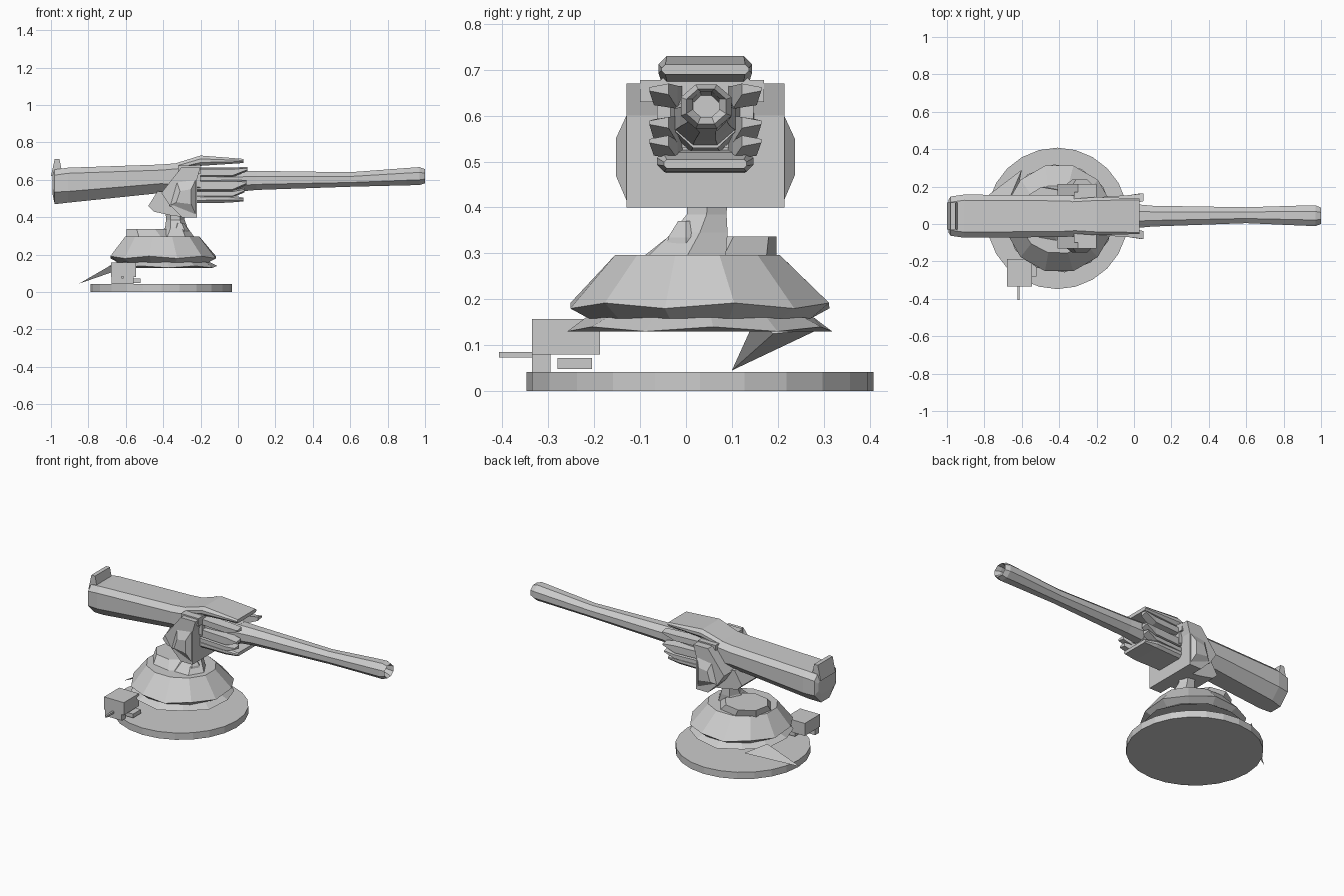
import bpy, bmesh
from math import sin, cos, pi

if "Cube" in bpy.data.objects:
    bpy.data.objects.remove(bpy.data.objects["Cube"])

CX, CY = -0.41, 0.03      # turntable axis
GY = 0.042                # gun centre line in y


def make(name, verts, faces):
    me = bpy.data.meshes.new(name)
    me.from_pydata(verts, [], faces)
    bm = bmesh.new()
    bm.from_mesh(me)
    bmesh.ops.recalc_face_normals(bm, faces=bm.faces)
    bm.to_mesh(me)
    bm.free()
    ob = bpy.data.objects.new(name, me)
    bpy.context.collection.objects.link(ob)
    return ob


def loft(name, rings):
    """Skin a list of equal rings and cap both ends."""
    n = len(rings[0])
    verts = [p for r in rings for p in r]
    faces = [(k * n + i, k * n + (i + 1) % n, (k + 1) * n + (i + 1) % n, (k + 1) * n + i)
             for k in range(len(rings) - 1) for i in range(n)]
    faces += [tuple(range(n)), tuple(range(len(verts) - n, len(verts)))]
    return make(name, verts, faces)


def disc_ring(x, y, z, rx, ry, n, turn=0.0, tilt=0.0):
    return [(x + rx * cos(2 * pi * i / n + turn), y + ry * sin(2 * pi * i / n + turn),
             z + tilt * (-1) ** i) for i in range(n)]


def tube_ring(x, y, z, ry, rz, n):
    return [(x, y + ry * cos(2 * pi * (i + .5) / n), z + rz * sin(2 * pi * (i + .5) / n))
            for i in range(n)]


def cham(x, hw, z0, z1, ct, cb):
    """Chamfered box section across the gun axis."""
    half = [(hw - cb, z0), (hw, z0 + cb), (hw, z1 - ct), (hw - ct, z1)]
    return [(x, GY + w, z) for w, z in half] + [(x, GY - w, z) for w, z in reversed(half)]


def plate(name, profile, y0, y1):
    return loft(name, [[(x, y, z) for x, z in profile] for y in (y0, y1)])


def box(name, x, y, z):
    return plate(name, [(x[0], z[0]), (x[1], z[0]), (x[1], z[1]), (x[0], z[1])], *y)


# Ground disc
loft("base_disc", [disc_ring(CX, CY, z, .378, .378, 24) for z in (0, .042)])

# Faceted dome and the thin skirt beneath it
loft("dome", [disc_ring(-.40, CY, .158, .25, .25, 12, .26),
              disc_ring(-.40, CY, .186, .292, .292, 12, .26, .006),
              disc_ring(-.405, .025, .297, .205, .185, 12, .26)])
loft("skirt", [disc_ring(-.40, CY, .135, .29, .29, 12, .1, .005),
               disc_ring(-.40, CY, .16, .25, .25, 12, .1)])
loft("dome_cap", [disc_ring(-.44, .05, .29, .16, .15, 8, .2),
                  disc_ring(-.47, .08, .337, .13, .12, 8, .2)])

# Loose flap hanging from the skirt
make("flap", [(-.85, .10, .045), (-.60, .29, .135), (-.66, .15, .155), (-.62, .19, .125)],
     [(0, 1, 2), (0, 2, 3), (0, 3, 1), (1, 3, 2)])

# Neck pivot
loft("neck", [disc_ring(-.33, .0, .29, .10, .10, 6),
              disc_ring(-.33, .03, .345, .06, .07, 6),
              disc_ring(-.335, .045, .385, .05, .05, 6),
              disc_ring(-.34, .05, .47, .05, .05, 6)])
loft("neck_knob", [disc_ring(-.31, .0, z, r, r, 6)
                   for z, r in ((.30, .05), (.335, .045), (.37, .02))])

# Cradle: centre block, rear shoe and bulging side cheeks
plate("cradle", [(-.37, .47), (-.30, .40), (-.22, .40), (-.22, .60), (-.20, .67),
                 (-.30, .67), (-.41, .53)], -.13, .215)
plate("cradle_shoe", [(-.48, .46), (-.45, .43), (-.36, .41), (-.28, .40),
                      (-.30, .52), (-.43, .54)], -.05, .14)
for side, name in ((-1, "cheek_front"), (1, "cheek_back")):
    y = GY + side * .165
    inner = [(-.37, y, .46), (-.22, y, .40), (-.22, y, .615), (-.33, y, .60)]
    outer = [(-.33, y + side * .03, .48), (-.25, y + side * .03, .47),
             (-.25, y + side * .03, .55), (-.31, y + side * .03, .54)]
    loft(name, [inner, outer])
box("cradle_band", (-.32, -.20), (-.10, .17), (.63, .678))

# Rear body with flared tail
loft("rear_body", [cham(-.993, .085, .53, .635, .03, .03),
                   cham(-.98, .105, .47, .655, .03, .065),
                   cham(-.91, .115, .478, .665, .03, .06),
                   cham(-.41, .112, .53, .682, .03, .05),
                   cham(-.20, .105, .53, .70, .03, .03)])
plate("tail_fin", [(-1.0, .62), (-.94, .64), (-.955, .712), (-.98, .712)], -.03, .115)

# Top and bottom shroud plates
loft("top_shroud", [cham(-.36, .09, .64, .68, .015, .015),
                    cham(-.20, .102, .675, .73, .018, .018),
                    cham(.03, .095, .69, .712, .008, .008)])
loft("bottom_shroud", [cham(-.23, .10, .475, .525, .015, .015),
                       cham(-.05, .105, .478, .52, .012, .015),
                       cham(.03, .09, .485, .505, .006, .006)])

# Pointed side fingers round the barrel root, mirrored
for side, tag in ((-1, "front"), (1, "back")):
    for i, (z0, z1, zt, reach) in enumerate(((.615, .665, .658, .05), (.54, .60, .585, .045),
                                             (.505, .545, .545, .035))):
        rings = []
        for x, a, b, w0, w1 in ((-.22, z0, z1, .05, .10), (-.03, z0, z1, .06, .112),
                                (reach, zt - .012, zt + .012, .08, .122)):
            rings.append([(x, GY + side * w0, a), (x, GY + side * w1, a + .008),
                          (x, GY + side * w1, b - .008), (x, GY + side * w0, b)])
        loft(f"finger_{tag}_{i}", rings)

# Barrel core and bored barrel
loft("barrel_core", [tube_ring(-.25, GY, .59, .085, .075, 8),
                     tube_ring(.0, GY, .59, .07, .065, 8)])
loft("barrel", [tube_ring(-.02, GY, .592, .072, .062, 8),
                tube_ring(.10, GY, .597, .06, .055, 8),
                tube_ring(.60, .047, .602, .046, .042, 8),
                tube_ring(.90, .045, .617, .058, .05, 8),
                tube_ring(.97, .044, .62, .06, .052, 8),
                tube_ring(1.0, .044, .62, .047, .041, 8),
                tube_ring(.97, .044, .625, .032, .03, 8),
                tube_ring(.85, .044, .618, .03, .028, 8)])

# Control box with foot and lever
box("control_box", (-.68, -.545), (-.335, -.187), (.08, .157))
box("box_foot", (-.675, -.56), (-.335, -.295), (.042, .085))
box("box_bracket", (-.60, -.52), (-.28, -.205), (.048, .072))
box("lever", (-.624, -.612), (-.407, -.33), (.073, .085))
